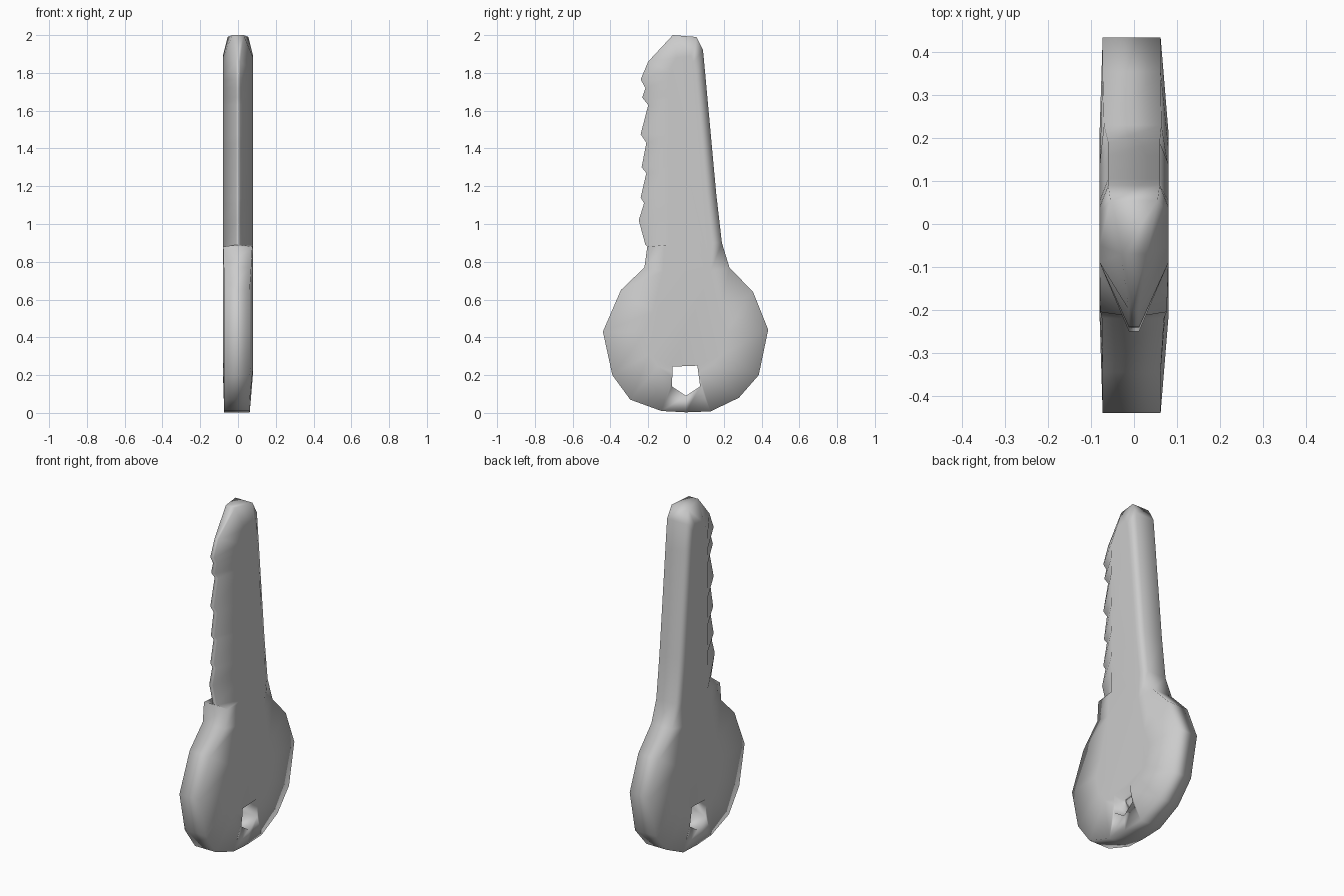
import bpy, bmesh

if "Cube" in bpy.data.objects:
    bpy.data.objects.remove(bpy.data.objects["Cube"])

T = 0.08  # half thickness of the flat sides

# Outline pieces in (y, z), running all the way round the key
teeth = [(-.215, .89), (-.25, 1.02), (-.222, 1.11), (-.24, 1.14), (-.21, 1.27),
         (-.235, 1.30), (-.21, 1.43), (-.24, 1.475), (-.2, 1.63), (-.232, 1.67),
         (-.215, 1.72), (-.24, 1.765), (-.2, 1.86)]
back = [(.09, 1.92), (.105, 1.76), (.16, 1.16), (.19, .9)]
bow = [(.355, .64), (.435, .44), (.385, .2), (.28, .08), (.13, .008),
       (0, .003), (-.13, .01), (-.295, .07), (-.39, .2), (-.44, .43), (-.345, .65)]

# Each station: outer point, inner point, rim x on the left and right
stations = []


def add(outer, inner, left, right):
    stations.append((outer, inner, -left, right))


for y, z in teeth:                                   # thin cutting edge
    add((y, z), (-.09, min(z, 1.81)), .012, .012)
add((-.07, 2.0), (-.05, 1.88), .03, .03)             # tip
add((.055, 1.99), (.025, 1.89), .055, .055)
for y, z in back:                                    # bevelled spine
    add((y, z), (y - .05, min(z, 1.86)), .06, .06)
add((.23, .77), (.13, .75), .07, .064)
for y, z in bow:                                     # rounded head
    add((y, z), (y * .5, .42 + (z - .42) * .5), .073, .062)
add((-.22, .77), (-.12, .75), .075, .07)             # shoulder step
add((-.205, .88), (-.115, .875), .078, .076)

# Key body: rim, sloping band and flat face on both sides
bm = bmesh.new()
loops = [[bm.verts.new((x, *p)) for x, p in col] for col in
         [[(-T, s[1]) for s in stations], [(s[2], s[0]) for s in stations],
          [(s[3], s[0]) for s in stations], [(T, s[1]) for s in stations]]]
n = len(stations)
for a, b in zip(loops, loops[1:]):
    for i in range(n):
        j = (i + 1) % n
        bm.faces.new((a[i], a[j], b[j], b[i]))
bm.faces.new(loops[0])
bm.faces.new(loops[-1])
bmesh.ops.recalc_face_normals(bm, faces=bm.faces)


def make(name, bm):
    for f in bm.faces:
        f.smooth = True
    me = bpy.data.meshes.new(name)
    bm.to_mesh(me)
    bm.free()
    ob = bpy.data.objects.new(name, me)
    bpy.context.collection.objects.link(ob)
    return ob


key = make("key_body", bm)

# Five-sided key ring hole
bm = bmesh.new()
hole = [(-.07, .245), (.06, .25), (.075, .14), (0, .09), (-.075, .14)]
face = bm.faces.new([bm.verts.new((-.2, y, z)) for y, z in hole])
ext = bmesh.ops.extrude_face_region(bm, geom=[face])
bmesh.ops.translate(bm, vec=(.4, 0, 0),
                    verts=[v for v in ext["geom"] if isinstance(v, bmesh.types.BMVert)])
bmesh.ops.recalc_face_normals(bm, faces=bm.faces)
cutter = make("ring_hole_cutter", bm)
cutter.hide_render = True
cutter.hide_viewport = True

cut = key.modifiers.new("ring_hole", 'BOOLEAN')
cut.operation = 'DIFFERENCE'
cut.solver = 'EXACT'
cut.object = cutter
key.modifiers.new("soft_shading", 'WEIGHTED_NORMAL')
